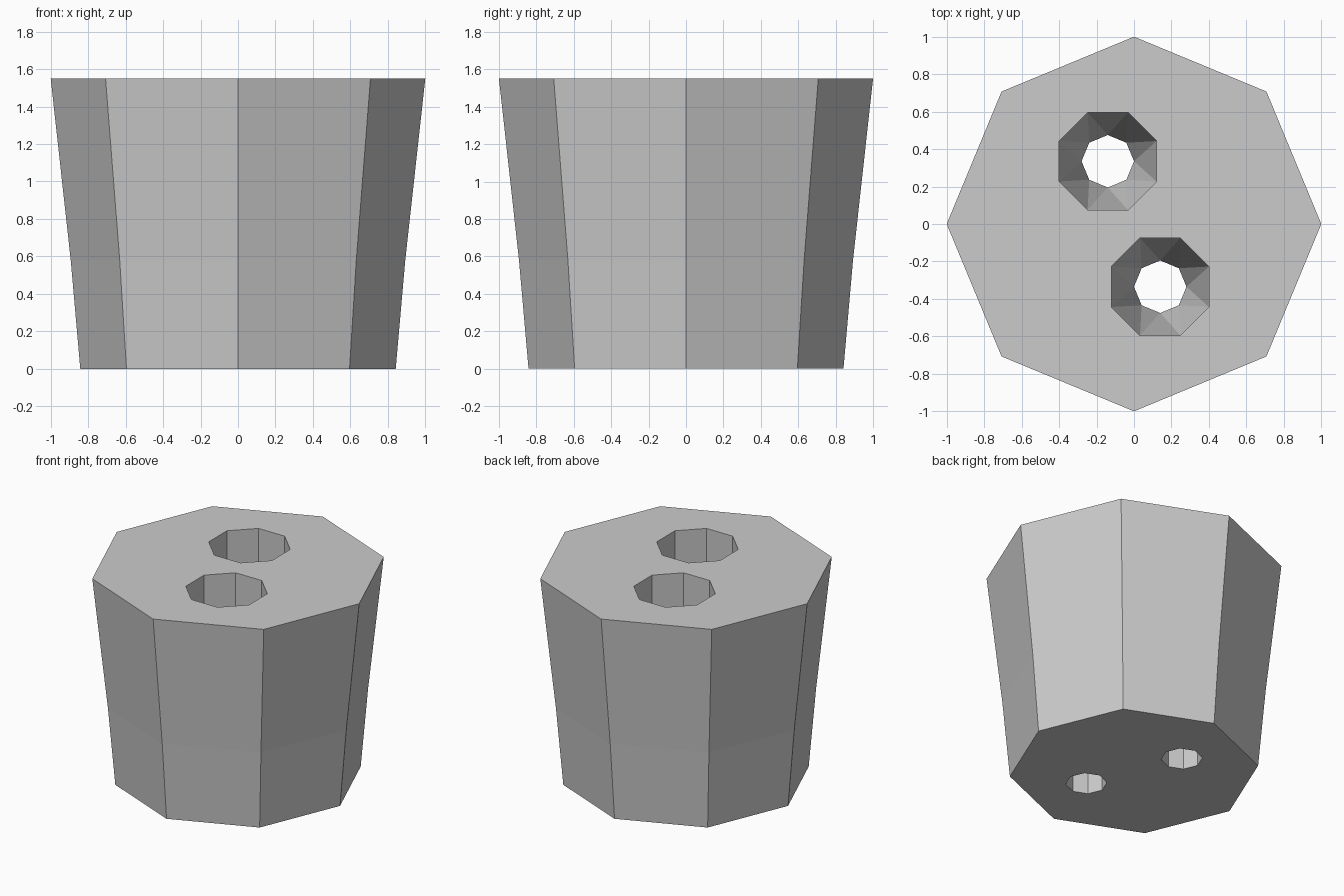
import bpy
import bmesh
from math import cos, sin, pi, radians

SIDES = 8
HEIGHT = 1.55
SMALL_R, WIDE_R = 0.14, 0.282

if "Cube" in bpy.data.objects:
    bpy.data.objects.remove(bpy.data.objects["Cube"], do_unlink=True)

grey = bpy.data.materials.new("plain grey")
grey.use_nodes = True
colour = (0.6, 0.6, 0.6, 1)
grey.diffuse_color = colour
grey.node_tree.nodes["Principled BSDF"].inputs["Base Color"].default_value = colour


def loft(name, rings, centre=(0, 0)):
    """Closed octagonal solid from (z, radius, twist in degrees) rings."""
    bm = bmesh.new()
    loops = []
    for z, r, twist in rings:
        angles = [radians(twist) + 2 * pi * i / SIDES for i in range(SIDES)]
        loops.append([bm.verts.new((centre[0] + r * cos(a), centre[1] + r * sin(a), z))
                      for a in angles])
    for low, high in zip(loops, loops[1:]):
        for i in range(SIDES):
            j = (i + 1) % SIDES
            bm.faces.new((low[i], low[j], high[i]))
            bm.faces.new((low[j], high[j], high[i]))
    bm.faces.new(loops[0][::-1])
    bm.faces.new(loops[-1])
    # Merge the coplanar triangles of straight walls
    bmesh.ops.dissolve_limit(bm, angle_limit=radians(0.3), verts=bm.verts, edges=bm.edges)
    bmesh.ops.recalc_face_normals(bm, faces=bm.faces)
    mesh = bpy.data.meshes.new(name)
    bm.to_mesh(mesh)
    bm.free()
    mesh.materials.append(grey)
    obj = bpy.data.objects.new(name, mesh)
    bpy.context.collection.objects.link(obj)
    return obj


# Tapered body with a slight bend in its walls
body = loft("tapered_body", [(0, 0.842, 0), (0.58, 0.893, 0), (HEIGHT, 1, 0)])

# Two stepped through holes, opposite each other about the centre
cutters = []
for side in (-1, 1):
    hole = [(-0.1, SMALL_R, 0), (0.4, SMALL_R, 0),
            (1.0, WIDE_R, 22.5), (HEIGHT + 0.1, WIDE_R, 22.5)]
    cutter = loft("hole_cutter", hole, (0.14 * side, -0.335 * side))
    cutter.hide_render = True
    cutters.append(cutter)
    cut = body.modifiers.new("hole", "BOOLEAN")
    cut.operation = "DIFFERENCE"
    cut.solver = "EXACT"
    cut.object = cutter

# Bake the holes into the body and drop the cutters
graph = bpy.context.evaluated_depsgraph_get()
drilled = bpy.data.meshes.new_from_object(body.evaluated_get(graph))
body.modifiers.clear()
body.data = drilled
for cutter in cutters:
    bpy.data.objects.remove(cutter, do_unlink=True)
